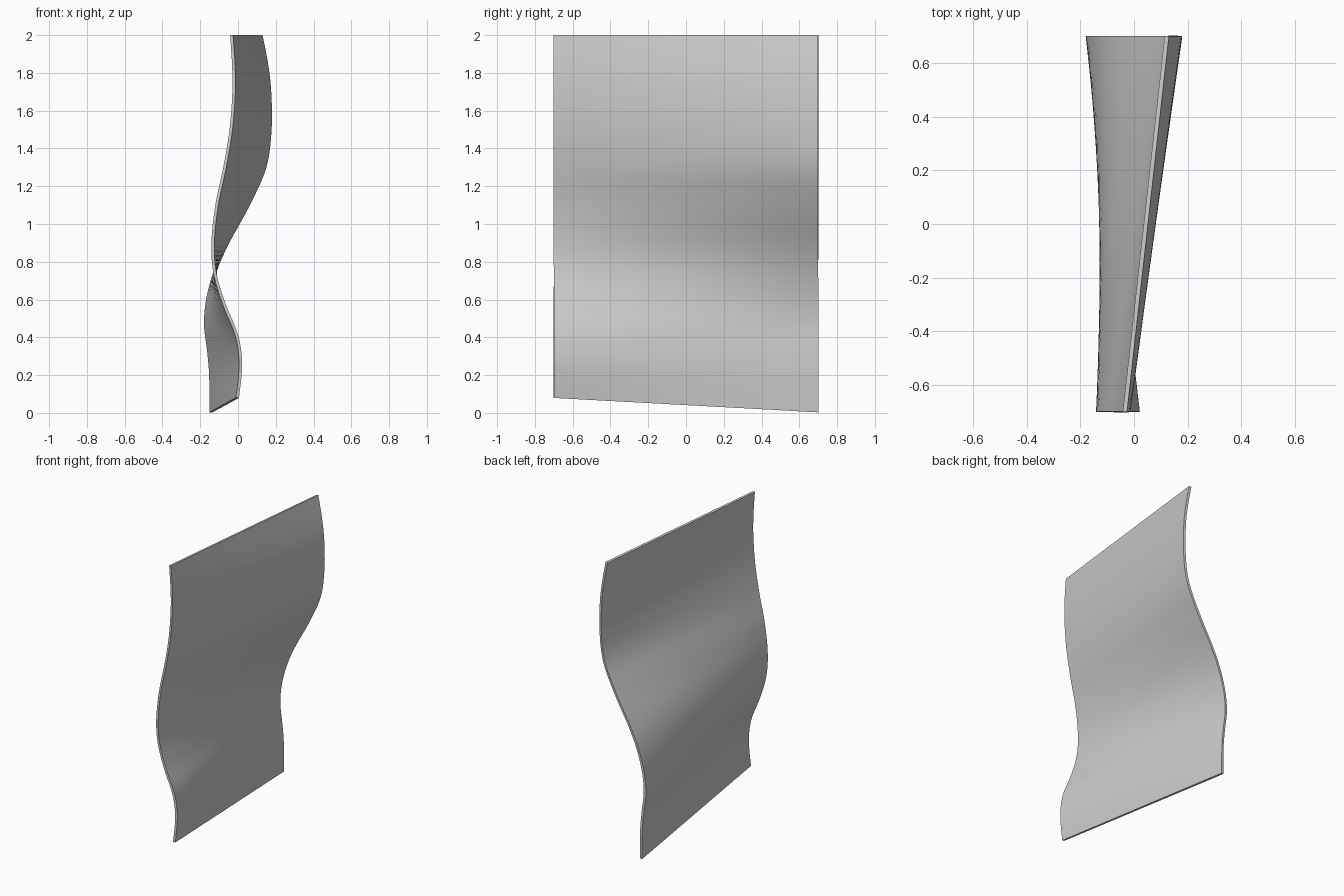
import bpy, bmesh

if "Cube" in bpy.data.objects:
    bpy.data.objects.remove(bpy.data.objects["Cube"])

# Edge profiles (x, z) of the wavy sheet's mid surface
FRONT = [(-0.003, 0.08), (0.011, 0.2), (0.012, 0.3), (-0.01, 0.42), (-0.075, 0.58),
         (-0.122, 0.74), (-0.133, 0.9), (-0.112, 1.1), (-0.07, 1.3), (-0.037, 1.5),
         (-0.022, 1.7), (-0.024, 1.85), (-0.034, 2.0)]
BACK = [(-0.143, 0.003), (-0.145, 0.2), (-0.156, 0.33), (-0.172, 0.47), (-0.159, 0.61),
        (-0.117, 0.76), (-0.055, 0.9), (0.054, 1.1), (0.142, 1.3), (0.17, 1.5),
        (0.168, 1.7), (0.151, 1.85), (0.122, 2.0)]
HALF_WIDTH, THICKNESS, STEPS, COLS = 0.7, 0.016, 6, 12


def smooth_path(pts):
    """Catmull-Rom interpolation through the profile points."""
    p = [pts[0]] + pts + [pts[-1]]
    out = []
    for i in range(1, len(p) - 2):
        for s in range(STEPS):
            t = s / STEPS
            out.append(tuple(0.5 * (2 * b + (c - a) * t + (2 * a - 5 * b + 4 * c - d) * t * t
                                    + (3 * b - a - 3 * c + d) * t ** 3)
                             for a, b, c, d in zip(*p[i - 1:i + 3])))
    return out + [pts[-1]]


# Sheet: straight rulings between the two profiles
bm = bmesh.new()
rows = []
for (xf, zf), (xb, zb) in zip(smooth_path(FRONT), smooth_path(BACK)):
    rows.append([bm.verts.new((xf + (xb - xf) * k / COLS,
                               HALF_WIDTH * (2 * k / COLS - 1),
                               zf + (zb - zf) * k / COLS)) for k in range(COLS + 1)])
for r0, r1 in zip(rows, rows[1:]):
    for k in range(COLS):
        bm.faces.new((r0[k], r0[k + 1], r1[k + 1], r1[k]))
mesh = bpy.data.meshes.new("wavy_sheet")
bm.to_mesh(mesh)
bm.free()
sheet = bpy.data.objects.new("wavy_sheet", mesh)
bpy.context.collection.objects.link(sheet)
bpy.context.view_layer.objects.active = sheet
sheet.select_set(True)

# Thickness
mod = sheet.modifiers.new("thickness", 'SOLIDIFY')
mod.thickness = THICKNESS
mod.offset = 0
bpy.ops.object.modifier_apply(modifier=mod.name)
bpy.ops.object.shade_smooth_by_angle()
